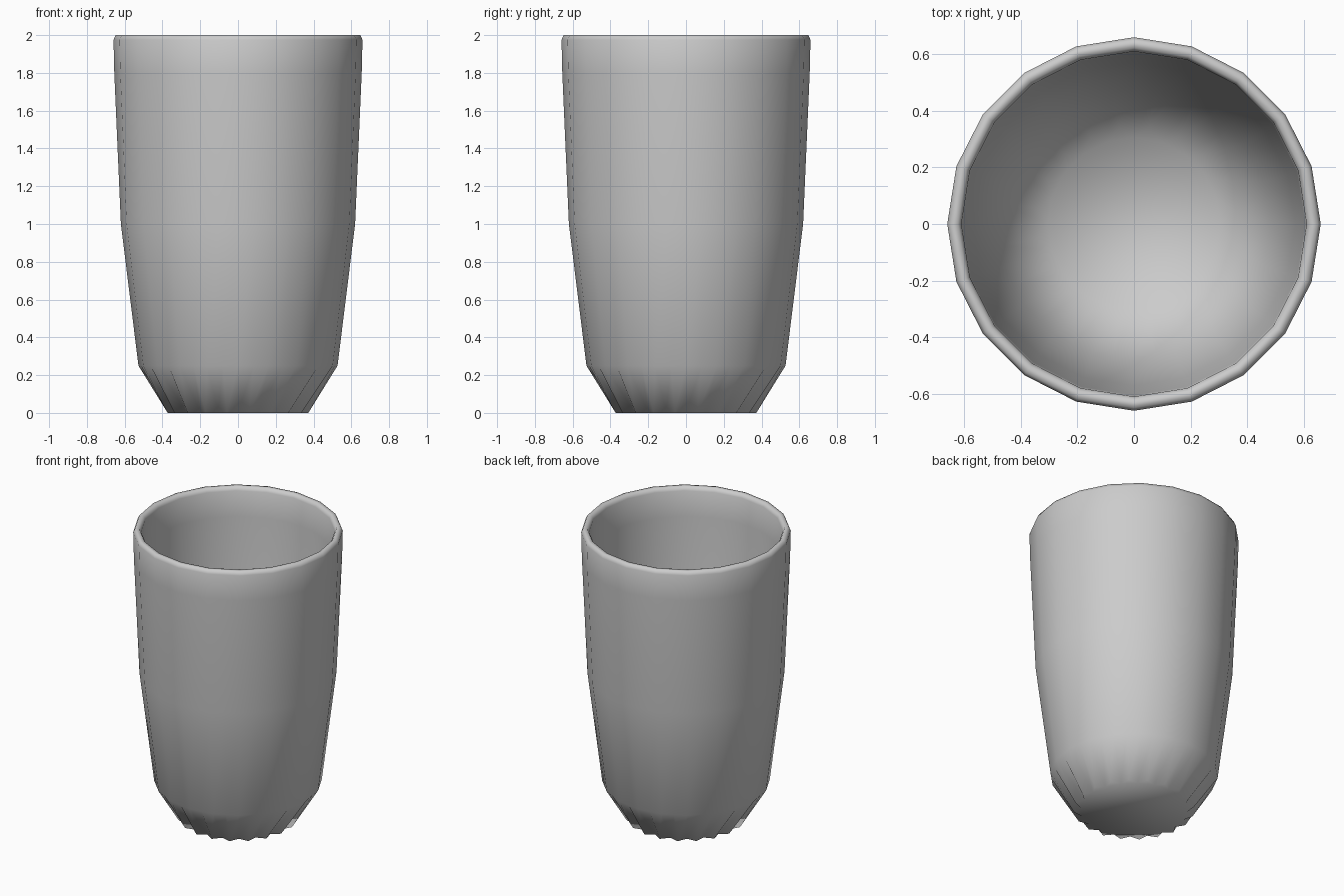
import bpy, bmesh
from math import cos, sin, pi

if "Cube" in bpy.data.objects:
    bpy.data.objects.remove(bpy.data.objects["Cube"])

FLUTES = 20
RIDGE = cos(pi / FLUTES)   # mid-edge radius of the plain 20-sided rings

# Profile: (radius at valley, radius at ridge, height), outside up then inside down
def plain(r, z):
    return (r, r * RIDGE, z)

profile = [
    (0.337, 0.377, 0.0),          # fluted foot
    plain(0.527, 0.25),
    plain(0.62, 1.0),
    plain(0.655, 1.8),
    plain(0.659, 1.975),
    plain(0.648, 2.0),            # rounded rim
    plain(0.622, 2.0),
    plain(0.609, 1.975),
    plain(0.604, 1.8),
    plain(0.57, 1.0),
    plain(0.482, 0.265),
    (0.305, 0.342, 0.05),         # fluted inner floor edge
]

bm = bmesh.new()
n = FLUTES * 2
rings = []
for valley, ridge, z in profile:
    ring = []
    for i in range(n):
        a = i * 2 * pi / n
        r = ridge if i % 2 else valley
        ring.append(bm.verts.new((r * cos(a), r * sin(a), z)))
    rings.append(ring)

# Walls
for low, high in zip(rings, rings[1:]):
    for i in range(n):
        j = (i + 1) % n
        bm.faces.new((low[i], low[j], high[j], high[i]))

# Underside and inner floor
bm.faces.new(rings[0][::-1])
bm.faces.new(rings[-1])
bmesh.ops.recalc_face_normals(bm, faces=bm.faces[:])
for f in bm.faces:
    f.smooth = True

mesh = bpy.data.meshes.new("cup")
bm.to_mesh(mesh)
bm.free()
cup = bpy.data.objects.new("cup", mesh)
bpy.context.collection.objects.link(cup)
